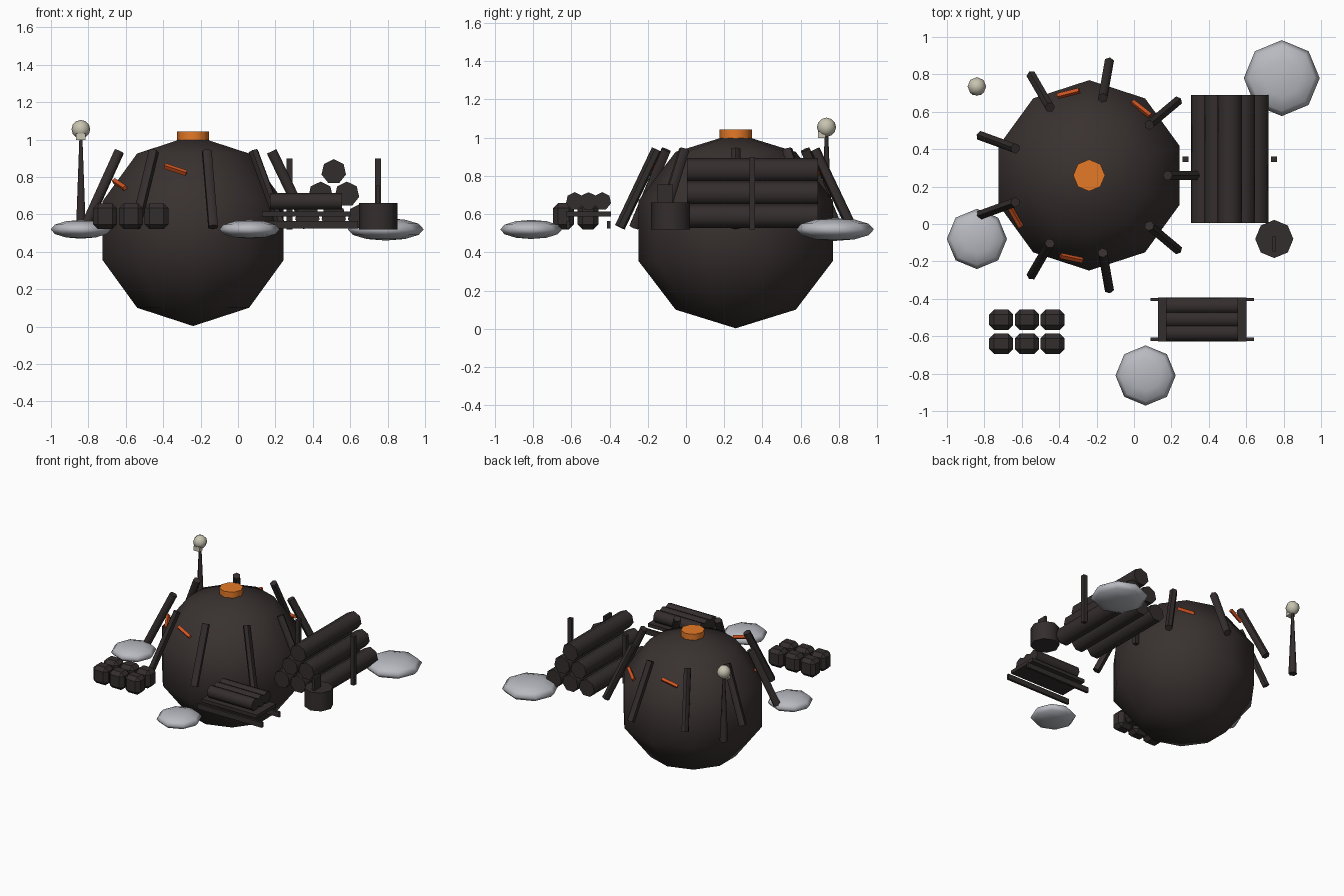
import bpy, bmesh, math
from mathutils import Vector, Matrix

if "Cube" in bpy.data.objects:
    bpy.data.objects.remove(bpy.data.objects["Cube"])


def material(name, rgb):
    m = bpy.data.materials.new(name)
    m.diffuse_color = (*rgb, 1)
    m.use_nodes = True
    m.node_tree.nodes["Principled BSDF"].inputs["Base Color"].default_value = m.diffuse_color
    return m


CHAR = material("charred_brown", (0.040, 0.031, 0.029))
WOOD = material("dark_wood", (0.034, 0.027, 0.026))
GLOW = material("glowing_orange", (0.78, 0.19, 0.02))
EMBER = material("ember_red", (0.62, 0.085, 0.015))
ASH = material("pale_ash", (0.48, 0.49, 0.53))
BONE = material("bone", (0.58, 0.55, 0.44))


def finish(name, bm, mat, angle=60):
    me = bpy.data.meshes.new(name)
    bm.to_mesh(me)
    bm.free()
    ob = bpy.data.objects.new(name, me)
    bpy.context.collection.objects.link(ob)
    me.materials.append(mat)
    bpy.ops.object.select_all(action='DESELECT')
    ob.select_set(True)
    bpy.context.view_layer.objects.active = ob
    if angle:
        bpy.ops.object.shade_smooth_by_angle(angle=math.radians(angle))
    return ob


def ball(name, center, size, seg, rings, mat):
    bm = bmesh.new()
    bmesh.ops.create_uvsphere(bm, u_segments=seg, v_segments=rings, radius=1)
    bmesh.ops.transform(bm, verts=bm.verts, matrix=Matrix.Translation(center) @ Matrix.Diagonal((*size, 1)))
    return finish(name, bm, mat, 85)


def rod(name, a, b, r, sides, mat, r2=None):
    a, b = Vector(a), Vector(b)
    d = b - a
    bm = bmesh.new()
    bmesh.ops.create_cone(bm, cap_ends=True, segments=sides, radius1=r,
                          radius2=r if r2 is None else r2, depth=d.length)
    rot = d.to_track_quat('Z', 'Y').to_matrix().to_4x4()
    bmesh.ops.transform(bm, verts=bm.verts, matrix=Matrix.Translation((a + b) / 2) @ rot)
    return finish(name, bm, mat)


def box(name, center, size, mat, rot=Matrix.Identity(4), chamfer=0):
    bm = bmesh.new()
    bmesh.ops.create_cube(bm, size=1)
    bmesh.ops.scale(bm, verts=bm.verts, vec=size)
    if chamfer:
        bmesh.ops.bevel(bm, geom=bm.edges[:], offset=chamfer, segments=1, affect='EDGES')
    bmesh.ops.transform(bm, verts=bm.verts, matrix=Matrix.Translation(center) @ rot)
    return finish(name, bm, mat, 0)


CX, CY = -0.24, 0.26


def around(deg, r, z):
    t = math.radians(deg)
    return Vector((CX + r * math.cos(t), CY + r * math.sin(t), z))


# Charcoal mound with its glowing vent
ball("mound", (CX, CY, 0.513), (0.535, 0.535, 0.51), 10, 5, CHAR)
rod("vent", (CX, CY, 0.985), (CX, CY, 1.043), 0.085, 8, GLOW)

# Poles leaning on the mound
for i in range(9):
    rod(f"leaning_pole_{i}", around(40 * i, 0.615, 0.532), around(40 * i, 0.42, 0.937), 0.028, 6, WOOD)

# Glowing cracks, tilted strips lying on the flanks
for i, (deg, z) in enumerate([(104, 0.825), (52, 0.76), (209.5, 0.76), (258, 0.84)]):
    rot = (Matrix.Rotation(math.radians(deg + 90), 4, 'Z') @ Matrix.Rotation(math.radians(18), 4, 'Y')
           @ Matrix.Rotation(math.radians(35), 4, 'X'))
    box(f"glowing_crack_{i}", around(deg, 0.452, z), (0.125, 0.022, 0.022), EMBER, rot)

# Ash patches
for i, (x, y, r, h) in enumerate([(0.79, 0.78, 0.203, 0.06), (-0.84, -0.08, 0.161, 0.05),
                                  (0.062, -0.81, 0.161, 0.05)]):
    ball(f"ash_patch_{i}", (x, y, 0.52), (r, r, h), 8, 6, ASH)

# Log pile in three rows, held by two stakes
for row in range(3):
    for k in range(3 - row):
        x, z = 0.512 + 0.141 * (k - (2 - row) / 2), 0.588 + 0.12 * row
        rod(f"pile_log_{row}_{k}", (x, 0.005, z), (x, 0.69, z), 0.067, 7, WOOD)
for s in (-1, 1):
    box(f"pile_stake_{s}", (0.512 + s * 0.236, 0.347, 0.71), (0.032, 0.03, 0.38), WOOD)

# Chopping block with wedge blade
rod("chopping_block", (0.75, -0.08, 0.52), (0.75, -0.08, 0.662), 0.102, 8, WOOD)
box("wedge_blade", (0.75, -0.108, 0.70), (0.018, 0.08, 0.11), WOOD)

# Sledge: runners, deck and three logs
for s in (-1, 1):
    box(f"sledge_runner_{s}", (0.365, -0.51 + s * 0.106, 0.545), (0.555, 0.018, 0.04), WOOD)
box("sledge_deck", (0.365, -0.51, 0.602), (0.475, 0.235, 0.026), WOOD)
for k in range(3):
    y = -0.51 + 0.072 * (k - 1)
    rod(f"sledge_log_{k}", (0.172, y, 0.668), (0.557, y, 0.668), 0.047, 7, WOOD)

# Charcoal blocks in two rows
for i in range(3):
    for j in range(2):
        box(f"charcoal_block_{i}_{j}", (-0.71 + 0.1375 * i, -0.64 + 0.128 * j, 0.59),
            (0.128, 0.11, 0.138), WOOD, chamfer=0.026)

# Skull on a tapered post
rod("skull_post", (-0.84, 0.735, 0.52), (-0.84, 0.735, 1.02), 0.03, 6, WOOD, 0.009)
ball("skull", (-0.84, 0.735, 1.055), (0.05, 0.05, 0.05), 8, 6, BONE)
box("skull_jaw", (-0.84, 0.71, 1.015), (0.05, 0.04, 0.035), BONE)
